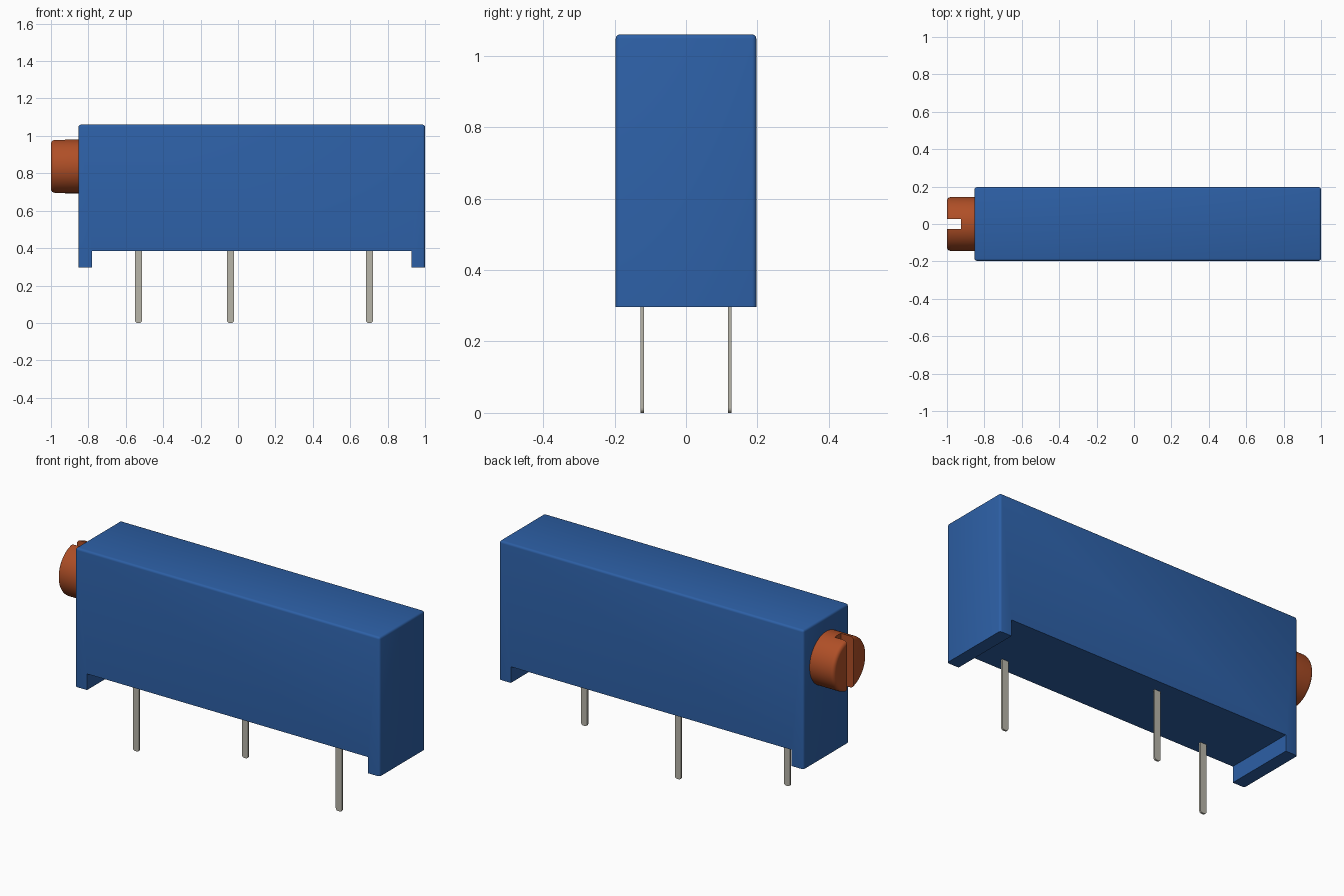
import bpy, bmesh, math
from mathutils import Matrix, Vector

cube = bpy.data.objects.get("Cube")
if cube:
    bpy.data.objects.remove(cube, do_unlink=True)


def material(name, rgb):
    m = bpy.data.materials.new(name)
    m.use_nodes = True
    m.diffuse_color = (*rgb, 1)
    m.node_tree.nodes["Principled BSDF"].inputs["Base Color"].default_value = (*rgb, 1)
    return m


blue = material("blue plastic", (0.026, 0.116, 0.38))
orange = material("burnt orange", (0.43, 0.078, 0.02))
metal = material("tinned metal", (0.48, 0.465, 0.40))


def make_object(name, bm, mat):
    bmesh.ops.recalc_face_normals(bm, faces=bm.faces)
    mesh = bpy.data.meshes.new(name)
    bm.to_mesh(mesh)
    bm.free()
    mesh.materials.append(mat)
    obj = bpy.data.objects.new(name, mesh)
    bpy.context.collection.objects.link(obj)
    return obj


def activate(obj):
    bpy.ops.object.select_all(action="DESELECT")
    obj.select_set(True)
    bpy.context.view_layer.objects.active = obj


def prism(points, y0, y1):
    """Extrude an x-z outline from y0 to y1."""
    bm = bmesh.new()
    face = bm.faces.new([bm.verts.new((x, y0, z)) for x, z in points])
    ext = bmesh.ops.extrude_face_region(bm, geom=[face])
    verts = [v for v in ext["geom"] if isinstance(v, bmesh.types.BMVert)]
    bmesh.ops.translate(bm, verts=verts, vec=(0, y1 - y0, 0))
    return bm


# Housing: slab with a standoff foot at each end
L, R, TOP, UNDER, FOOT, HALF = -0.853, 1.0, 1.06, 0.385, 0.296, 0.197
outline = [(L, FOOT), (L + 0.072, FOOT), (L + 0.072, UNDER), (R - 0.072, UNDER),
           (R - 0.072, FOOT), (R, FOOT), (R, TOP), (L, TOP)]
bm = prism(outline, -HALF, HALF)


def soft_edge(e):
    a, b = e.verts[0].co, e.verts[1].co
    on_top = min(a.z, b.z) > TOP - 0.001
    corner = abs(a.x - b.x) < 0.001 and abs(a.z - b.z) > 0.5
    return on_top or corner


# Soften the top rim and the four upright corners
bmesh.ops.bevel(bm, geom=[e for e in bm.edges if soft_edge(e)], offset=0.012,
                segments=3, profile=0.5, affect="EDGES")
housing = make_object("housing", bm, blue)

# Adjustment screw: round head with softened outer rim
SCREW_Z, RADIUS, TIP = 0.837, 0.144, -1.0
bm = bmesh.new()
length = L + 0.02 - TIP
bmesh.ops.create_cone(bm, cap_ends=True, segments=64, radius1=RADIUS, radius2=RADIUS,
                      depth=length,
                      matrix=Matrix.Translation((TIP + length / 2, 0, SCREW_Z))
                      @ Matrix.Rotation(math.pi / 2, 4, "Y"))
rim = [e for e in bm.edges if all(v.co.x < TIP + 0.001 for v in e.verts)]
bmesh.ops.bevel(bm, geom=rim, offset=0.02, segments=4, profile=0.5, affect="EDGES")
screw = make_object("adjustment_screw", bm, orange)

# Screwdriver slot cut right across the head
bm = prism([(TIP - 0.1, 0.5), (TIP + 0.075, 0.5), (TIP + 0.075, 1.2), (TIP - 0.1, 1.2)],
           -0.028, 0.028)
cutter = make_object("slot_cutter", bm, orange)
cutter.hide_render = True
cut = screw.modifiers.new("slot", "BOOLEAN")
cut.operation = "DIFFERENCE"
cut.solver = "EXACT"
cut.object = cutter
activate(screw)
bpy.ops.object.modifier_apply(modifier="slot")
bpy.data.objects.remove(cutter, do_unlink=True)

# Terminal pins: thin flat strips with rounded tips
W, C = 0.0185, 0.012
for name, x, y in (("pin_right", -0.532, -0.123), ("pin_middle", -0.04, 0.123),
                   ("pin_left", 0.703, -0.123)):
    tip = []
    for side, start in ((-1, 180), (1, 270)):
        for i in range(4):
            a = math.radians(start + 30 * i)
            tip.append((x + side * (W - C) + C * math.cos(a), C + C * math.sin(a)))
    pin = make_object(name, prism(tip + [(x + W, 0.41), (x - W, 0.41)],
                                  y - 0.005, y + 0.005), metal)

# Smooth rounded areas while keeping hard edges crisp
for obj in (housing, screw):
    activate(obj)
    bpy.ops.object.shade_smooth_by_angle(angle=math.radians(35))
